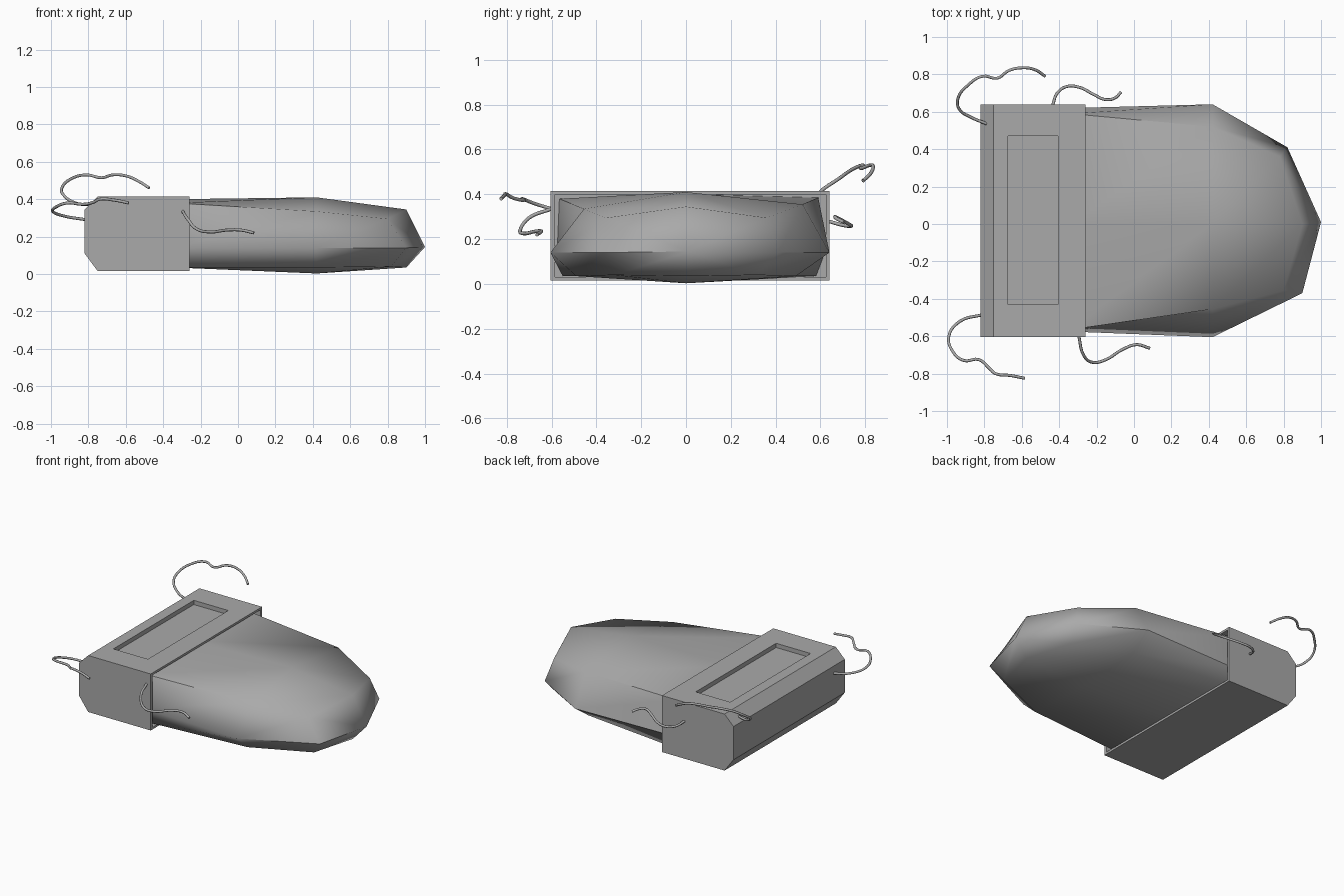
import bpy
import bmesh
from mathutils import Vector

default_cube = bpy.data.objects.get("Cube")
if default_cube:
    bpy.data.objects.remove(default_cube, do_unlink=True)


def make_material(name, value):
    mat = bpy.data.materials.new(name)
    mat.use_nodes = True
    colour = (value, value, value, 1)
    mat.diffuse_color = colour
    mat.node_tree.nodes["Principled BSDF"].inputs["Base Color"].default_value = colour
    return mat


grey = make_material("plain grey", 0.4)


def finish(bm, name):
    bmesh.ops.recalc_face_normals(bm, faces=bm.faces)
    mesh = bpy.data.meshes.new(name)
    bm.to_mesh(mesh)
    bm.free()
    obj = bpy.data.objects.new(name, mesh)
    bpy.context.collection.objects.link(obj)
    mesh.materials.append(grey)
    return obj


def smooth(obj, angle):
    bpy.ops.object.select_all(action="DESELECT")
    obj.select_set(True)
    bpy.context.view_layer.objects.active = obj
    bpy.ops.object.shade_smooth_by_angle(angle=angle)


def extrude_profile(name, profile, y_min, y_max):
    """Extrude an outline in the xz plane along y."""
    bm = bmesh.new()
    face = bm.faces.new([bm.verts.new((x, y_min, z)) for x, z in profile])
    extruded = bmesh.ops.extrude_face_region(bm, geom=[face])["geom"]
    verts = [v for v in extruded if isinstance(v, bmesh.types.BMVert)]
    bmesh.ops.translate(bm, verts=verts, vec=(0, y_max - y_min, 0))
    return finish(bm, name)


def rectangle(x0, x1, z0, z1):
    return [(x0, z0), (x1, z0), (x1, z1), (x0, z1)]


def cut(target, name, profile, y_min, y_max):
    cutter = extrude_profile(name, profile, y_min, y_max)
    cutter.hide_render = True
    cutter.hide_viewport = True
    cutter.hide_set(True)
    mod = target.modifiers.new(name, "BOOLEAN")
    mod.operation = "DIFFERENCE"
    mod.solver = "EXACT"
    mod.object = cutter
    # Bake the cut and discard the helper
    graph = bpy.context.evaluated_depsgraph_get()
    graph.update()
    result = bpy.data.meshes.new_from_object(target.evaluated_get(graph))
    target.modifiers.clear()
    target.data = result
    bpy.data.objects.remove(cutter, do_unlink=True)


# Chamfered housing with a panel recess on top and an open mouth at the bag end
housing = extrude_profile(
    "housing",
    [(-.82, .11), (-.75, .015), (-.26, .015), (-.26, .415), (-.75, .415), (-.82, .345)],
    -.605, .64)
cut(housing, "panel_recess", rectangle(-.675, -.405, .385, .5), -.43, .47)
cut(housing, "mouth_recess", rectangle(-.34, -.2, .03, .4), -.585, .625)

# Bag: eight-sided rings lofted along x, closed by a pointed tip
right_side = [
    # side edge, top shoulder, top middle, bottom middle, bottom corner
    [(-.34, -.575, .14), (-.34, -.565, .38), (-.34, 0, .4), (-.34, 0, .035), (-.34, -.55, .035)],
    [(.42, -.605, .14), (.42, -.455, .335), (.42, 0, .41), (.42, 0, .003), (.42, -.49, .035)],
    [(.9, -.37, .14), (.8, -.355, .295), (.9, 0, .345), (.9, 0, .035), (.82, -.32, .04)],
]
left_side = [
    # side edge, top shoulder, bottom corner
    [(-.34, .62, .14), (-.34, .59, .385), (-.34, .58, .035)],
    [(.42, .64, .14), (.42, .52, .355), (.42, .49, .035)],
    [(.82, .41, .14), (.78, .36, .295), (.8, .32, .04)],
]
bm = bmesh.new()
rings = []
for (side, shoulder, top, bottom, corner), (l_side, l_shoulder, l_corner) in zip(right_side, left_side):
    loop = [side, shoulder, top, l_shoulder, l_side, l_corner, bottom, corner]
    rings.append([bm.verts.new(p) for p in loop])
tip = bm.verts.new((1, .01, .145))
bm.faces.new(rings[0])
count = len(rings[0])
for i in range(count):
    j = (i + 1) % count
    for a, b in zip(rings, rings[1:]):
        bm.faces.new((a[i], a[j], b[j], b[i]))
    bm.faces.new((rings[-1][i], rings[-1][j], tip))
bag = finish(bm, "bag")
smooth(bag, 1.0)


def make_cord(name, points):
    """Round cord that passes smoothly through the points."""
    curve = bpy.data.curves.new(name, "CURVE")
    curve.dimensions = "3D"
    curve.bevel_depth = .008
    curve.bevel_resolution = 2
    curve.resolution_u = 5
    curve.use_fill_caps = True
    spline = curve.splines.new("BEZIER")
    spline.bezier_points.add(len(points) - 1)
    for knot, point in zip(spline.bezier_points, points):
        knot.co = Vector(point)
        knot.handle_left_type = knot.handle_right_type = "AUTO"
    curve.materials.append(grey)
    obj = bpy.data.objects.new(name, curve)
    bpy.context.collection.objects.link(obj)


# Four loose tie cords
make_cord("front_end_cord", [
    (-.81, -.485, .29), (-.93, -.52, .31), (-.99, -.6, .335), (-.97, -.68, .36),
    (-.91, -.73, .38), (-.83, -.725, .373), (-.77, -.775, .385), (-.74, -.8, .4),
    (-.66, -.81, .395), (-.585, -.825, .38)])
make_cord("back_end_cord", [
    (-.785, .535, .37), (-.87, .57, .38), (-.935, .615, .425), (-.94, .675, .465),
    (-.89, .74, .51), (-.81, .79, .53), (-.73, .78, .515), (-.67, .82, .53),
    (-.6, .835, .525), (-.53, .825, .495), (-.475, .79, .46)])
make_cord("front_side_cord", [
    (-.295, -.6, .335), (-.27, -.7, .295), (-.22, -.74, .24), (-.15, -.725, .225),
    (-.06, -.67, .235), (.015, -.645, .235), (.085, -.665, .22)])
make_cord("back_side_cord", [
    (-.435, .635, .28), (-.41, .7, .262), (-.36, .735, .258), (-.29, .73, .265),
    (-.22, .695, .285), (-.15, .665, .3), (-.1, .675, .29), (-.07, .705, .275)])
